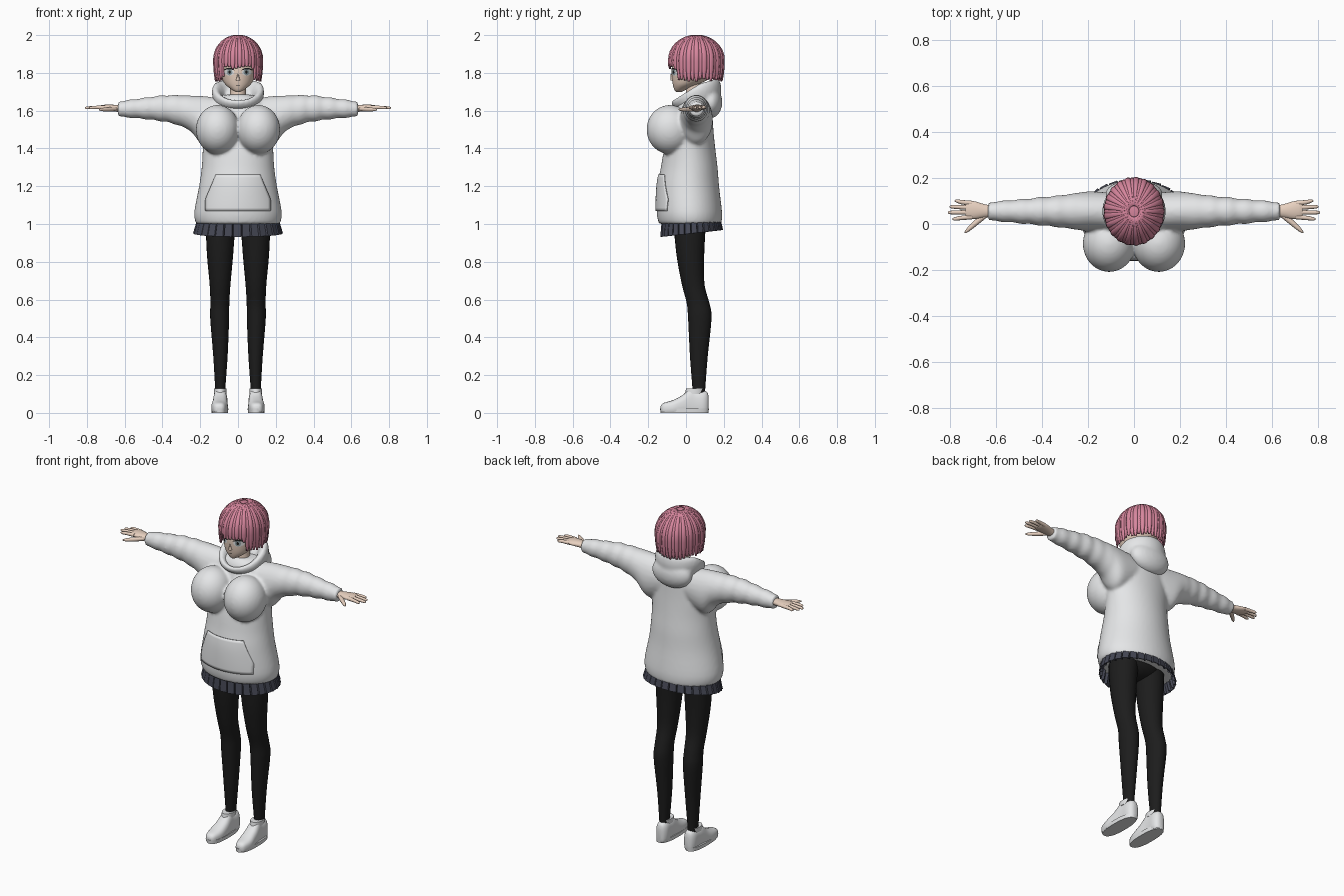
import bpy, bmesh, random
from math import sin, cos, pi, sqrt
from mathutils import Matrix, Vector
from mathutils.bvhtree import BVHTree

random.seed(4)
if "Cube" in bpy.data.objects:
    bpy.data.objects.remove(bpy.data.objects["Cube"])


def material(name, *rgb):
    m = bpy.data.materials.new(name)
    m.use_nodes = True
    m.diffuse_color = (*rgb, 1)
    m.node_tree.nodes["Principled BSDF"].inputs["Base Color"].default_value = (*rgb, 1)
    return m


PINK = material("pink hair", .68, .24, .34)
WHITE = material("white cloth", .78, .79, .8)
SKIN = material("skin", .8, .63, .52)
BLACK = material("black tights", .012, .012, .012)
SLATE = material("slate skirt", .06, .064, .09)
EYE = material("eye white", .85, .85, .85)
IRIS = material("grey iris", .3, .38, .4)


def finish(name, bm, mat, angle=50, mirror=False):
    bmesh.ops.recalc_face_normals(bm, faces=bm.faces)
    me = bpy.data.meshes.new(name)
    bm.to_mesh(me)
    bm.free()
    me.materials.append(mat)
    ob = bpy.data.objects.new(name, me)
    bpy.context.collection.objects.link(ob)
    if angle:
        bpy.ops.object.select_all(action='DESELECT')
        ob.select_set(True)
        bpy.context.view_layer.objects.active = ob
        bpy.ops.object.shade_smooth_by_angle(angle=angle * pi / 180)
    if mirror:
        ob.modifiers.new("Mirror", 'MIRROR')
    return ob


def skin_grid(bm, rows, wrap=True):
    """Bridge rows of vertices with quads."""
    n = len(rows[0])
    for a, b in zip(rows, rows[1:]):
        for i in range(n if wrap else n - 1):
            j = (i + 1) % n
            bm.faces.new((a[i], a[j], b[j], b[i]))


def spline(pts, steps):
    """Smooth curve through the given sections."""
    p = [Vector(q) for q in pts]
    p = [p[0]] + p + [p[-1]]
    out = []
    for a, b, c, d in zip(p, p[1:], p[2:], p[3:]):
        for k in range(steps):
            t = k / steps
            out.append(b + (c - a) * t / 2 + (a * 2 - b * 5 + c * 4 - d) * t * t / 2
                       + (b * 3 - a - c * 3 + d) * t ** 3 / 2)
    return out + [p[-1]]


def tube(bm, axis, sections, sides=24, steps=4, power=1, ripple=0, flip=1, floor=-1):
    """Sections are (position on axis, two centre coordinates, two radii)."""
    rows = []
    for t, a, b, ra, rb in spline(sections, steps):
        w = 1 + ripple * sin(80 * t) * min(1, max(0, (t - .25) * 8))
        row = []
        for i in range(sides):
            c, s = cos(2 * pi * i / sides), sin(2 * pi * i / sides)
            u = a + ra * w * (abs(c) ** power) * (1 if c > 0 else -1)
            v = b + rb * w * (abs(s) ** power) * (1 if s > 0 else -1)
            x, y, z = {'x': (t, u, v), 'y': (u, t, v), 'z': (u, v, t)}[axis]
            row.append(bm.verts.new((x * flip, y, max(z, floor))))
        rows.append(row)
    skin_grid(bm, rows)
    bm.faces.new(rows[0])
    bm.faces.new(rows[-1])


def ball(bm, centre, radii):
    bmesh.ops.create_uvsphere(bm, u_segments=32, v_segments=20, radius=1,
                              matrix=Matrix.Translation(centre) @ Matrix.Diagonal((*radii, 1)))


def soften(ob, voxel, rounds):
    """Fuse overlapping volumes into one soft surface."""
    r = ob.modifiers.new("Fuse", 'REMESH')
    r.mode, r.voxel_size, r.use_smooth_shade = 'VOXEL', voxel, True
    s = ob.modifiers.new("Soften", 'SMOOTH')
    s.factor, s.iterations = .5, rounds


# Hoodie body, bust and sleeves
bm = bmesh.new()
tube(bm, 'z', [(1.0, 0, .022, .222, .165), (1.06, 0, .018, .232, .173), (1.2, 0, .012, .206, .163),
               (1.3, 0, .017, .192, .15), (1.4, 0, .02, .187, .135), (1.5, 0, .03, .192, .115),
               (1.6, 0, .042, .175, .097), (1.66, 0, .05, .13, .085), (1.685, 0, .05, .07, .06)], 48)
for s in (1, -1):
    ball(bm, (.108 * s, -.085, 1.5), (.115, .124, .13))
    tube(bm, 'x', [(.05, .05, 1.57, .08, .09), (.18, .055, 1.55, .087, .127), (.25, .055, 1.585, .08, .095),
                   (.32, .055, 1.603, .07, .079), (.4, .055, 1.612, .062, .069), (.5, .055, 1.612, .052, .056),
                   (.58, .055, 1.61, .045, .047), (.635, .055, 1.608, .039, .039)],
         steps=8, ripple=.045, flip=s)
hoodie = finish("hoodie", bm, WHITE)
soften(hoodie, .009, 6)

# Front pouch pocket laid on the hoodie
bm = bmesh.new()
rows = []
for k in range(13):
    z = 1.07 + .19 * k / 12
    half = .17 - .055 * max(0, (z - 1.13) / .13)
    rows.append([bm.verts.new((half * (i / 12 - 1), -.4, z)) for i in range(25)])
skin_grid(bm, rows, False)
pocket = finish("front_pocket", bm, WHITE)
wrap = pocket.modifiers.new("Drape", 'SHRINKWRAP')
wrap.target, wrap.wrap_method, wrap.wrap_mode = hoodie, 'PROJECT', 'ABOVE_SURFACE'
wrap.use_project_y, wrap.offset = True, .003
thick = pocket.modifiers.new("Thickness", 'SOLIDIFY')
thick.thickness, thick.offset = .007, 0

# Hood lying around the neck, with its pouch at the back
bm = bmesh.new()
rows = []
for k in range(48):
    t = 2 * pi * k / 48
    back = (1 - cos(t)) / 2
    cz, high, wide = 1.632 + .05 * min(1, 1.6 * back), .024 + .064 * back, .019 + .017 * back
    row = []
    for i in range(16):
        a = 2 * pi * i / 16
        r = wide * cos(a) + .012 * sin(a)
        row.append(bm.verts.new(((.108 + r) * sin(t), .0475 - (.102 + r) * cos(t), cz + high * sin(a))))
    rows.append(row)
skin_grid(bm, rows + rows[:1])
ball(bm, (0, .13, 1.645), (.125, .062, .085))
soften(finish("hood", bm, WHITE), .009, 4)

# Neck and head
bm = bmesh.new()
tube(bm, 'z', [(1.6, 0, .04, .055, .05), (1.68, 0, .04, .042, .042), (1.78, 0, .045, .042, .042)])
finish("neck", bm, SKIN)
bm = bmesh.new()
tube(bm, 'z', [(1.698, 0, -.038, .01, .014), (1.712, 0, -.03, .034, .032), (1.74, 0, 0, .068, .07),
               (1.78, 0, .032, .09, .107), (1.83, 0, .045, .1, .12), (1.9, 0, .05, .1, .11),
               (1.96, 0, .05, .06, .07)], 40, 6)
head = finish("head", bm, SKIN)
bm = bmesh.new()
bmesh.ops.create_cone(bm, cap_ends=True, segments=8, radius1=.011, radius2=.002, depth=.035,
                      matrix=Matrix.Translation((0, -.076, 1.778)) @ Matrix.Rotation(.2, 4, 'X'))
finish("nose", bm, SKIN)

# Eyes and mouth as thin plates on the face
face = BVHTree.FromPolygons([v.co for v in head.data.vertices], [p.vertices for p in head.data.polygons])


def plate(name, x, z, rx, rz, mat, lift, mirror=True, bend=0):
    bm = bmesh.new()
    rows = []
    for ring in (.02, .5, 1):
        row = []
        for i in range(20):
            c, s = ring * cos(pi * i / 10), ring * sin(pi * i / 10)
            px, pz = x + rx * c, z + rz * s - bend * c * c
            hit = face.ray_cast(Vector((px, -1, pz)), Vector((0, 1, 0)))[0]
            row.append(bm.verts.new((px, hit.y - lift, pz)))
        rows.append(row)
    skin_grid(bm, rows)
    bm.faces.new(rows[0])
    finish(name, bm, mat, mirror=mirror)


plate("eye_white", .046, 1.803, .026, .018, EYE, .001)
plate("iris", .044, 1.804, .014, .017, IRIS, .002)
plate("pupil", .044, 1.804, .006, .009, BLACK, .003)
plate("upper_lash", .047, 1.823, .03, .004, BLACK, .004, bend=.01)
plate("mouth", 0, 1.735, .012, .0018, BLACK, .001, mirror=False)

# Bobbed hair made of overlapping locks over a cap


def hair_point(angle, v, bottom, grow):
    if v < .5:
        f, z = sin(v * pi), 1.87 + .13 * cos(v * pi)
    else:
        z = 1.87 + (2 * v - 1) * (bottom - 1.87)
        f = 1 - .07 * ((1.87 - z) / .11) ** 2
    f *= grow
    return (.13 * f * sin(angle), .055 - .147 * f * cos(angle), z)


def lock(bm, angle, half, bottom, grow, tip):
    rows = []
    for k in range(1, 19):
        v = k / 18
        w = half * (1 - (1 - tip) * max(0, v - .7) / .3)
        rows.append([bm.verts.new(hair_point(angle + u * w / 2, v, bottom, grow - .007 * u * u))
                     for u in (-2, -1, 0, 1, 2)])
    skin_grid(bm, rows, False)


bm = bmesh.new()
count = 42
for k in range(count):
    a = 2 * pi * (k + .5) / count - pi
    fringe = abs(a) < .8
    low = (1.828 if fringe else 1.762) + random.uniform(-.01, .008)
    lock(bm, a, pi / count * 1.25, low, 1 + .018 * (k % 2) - .012, .45)
    lock(bm, a + pi / count, pi / count * 1.1, low + .012, .965, 1)
hair = finish("hair", bm, PINK)
thick = hair.modifiers.new("Thickness", 'SOLIDIFY')
thick.thickness, thick.offset = .005, 0
bm = bmesh.new()
ball(bm, (0, .055, 1.875), (.123, .135, .12))
bmesh.ops.bisect_plane(bm, geom=bm.verts[:] + bm.edges[:] + bm.faces[:], plane_co=(0, 0, 1.855),
                       plane_no=(0, 0, -1), clear_outer=True)
finish("hair_cap", bm, PINK)

# Hands: palm, four fingers and a thumb
bm = bmesh.new()
tube(bm, 'x', [(.61, .055, 1.61, .024, .02), (.65, .057, 1.613, .029, .018), (.69, .06, 1.616, .038, .016),
               (.72, .062, 1.617, .038, .013), (.733, .062, 1.617, .03, .009)])
for y0, y1, end in ((.031, .022, .79), (.051, .05, .81), (.071, .075, .803), (.09, .1, .78)):
    tube(bm, 'x', [(.705, y0, 1.617, .011, .011), (.75, (y0 + y1) / 2, 1.617, .0095, .0095),
                   (end - .01, y1, 1.615, .0075, .0075), (end, y1, 1.615, .002, .002)], 10, 3)
tube(bm, 'x', [(.64, .045, 1.61, .016, .012), (.68, .012, 1.607, .016, .012),
               (.72, -.022, 1.606, .012, .009), (.737, -.037, 1.606, .003, .003)], 10, 3)
finish("hands", bm, SKIN, mirror=True)

# Pleated skirt
bm = bmesh.new()
top, low = [], []
pleats = 30
for k in range(pleats):
    for step, r in ((0, 1), (.82, .985), (.9, .93)):
        a = 2 * pi * (k + step) / pleats
        top.append(bm.verts.new((.212 * r * cos(a), .027 + .155 * r * sin(a), 1.04)))
        y = .03 + .167 * r * sin(a)
        low.append(bm.verts.new((.238 * r * cos(a), y, .947 + .11 * y)))
skin_grid(bm, [top, low])
skirt = finish("pleated_skirt", bm, SLATE, angle=0)
skirt.modifiers.new("Thickness", 'SOLIDIFY').thickness = .005

# Legs and hips in tights
bm = bmesh.new()
tube(bm, 'z', [(.08, .094, .068, .026, .032), (.13, .094, .068, .027, .034), (.3, .093, .068, .038, .047),
               (.5, .097, .073, .05, .062), (.58, .096, .064, .05, .06), (.68, .095, .038, .055, .06),
               (.82, .095, .024, .068, .072), (.95, .093, .02, .076, .082), (1.05, .085, .02, .08, .09)])
finish("legs", bm, BLACK, mirror=True)
bm = bmesh.new()
ball(bm, (0, .022, 1.03), (.165, .1, .09))
finish("hips", bm, BLACK)

# Shoes with flat soles
bm = bmesh.new()
tube(bm, 'y', [(-.134, .099, .022, .014, .014), (-.12, .099, .022, .03, .03), (-.07, .098, .026, .043, .041),
               (-.02, .095, .035, .041, .058), (.02, .094, .05, .037, .077), (.05, .093, .05, .036, .07),
               (.09, .092, .05, .036, .068), (.112, .092, .05, .026, .06), (.12, .092, .05, .012, .035)],
     power=.75, floor=.004)
finish("shoes", bm, WHITE, mirror=True)
bm = bmesh.new()
tube(bm, 'z', [(0, .096, -.008, .043, .127), (.022, .096, -.008, .045, .129)], 32, 1, power=.8)
finish("soles", bm, WHITE, mirror=True)
bm = bmesh.new()
tube(bm, 'z', [(.1, .094, .045, .032, .05), (.128, .094, .05, .033, .05)], 24, 1)
finish("shoe_collars", bm, WHITE, mirror=True)
